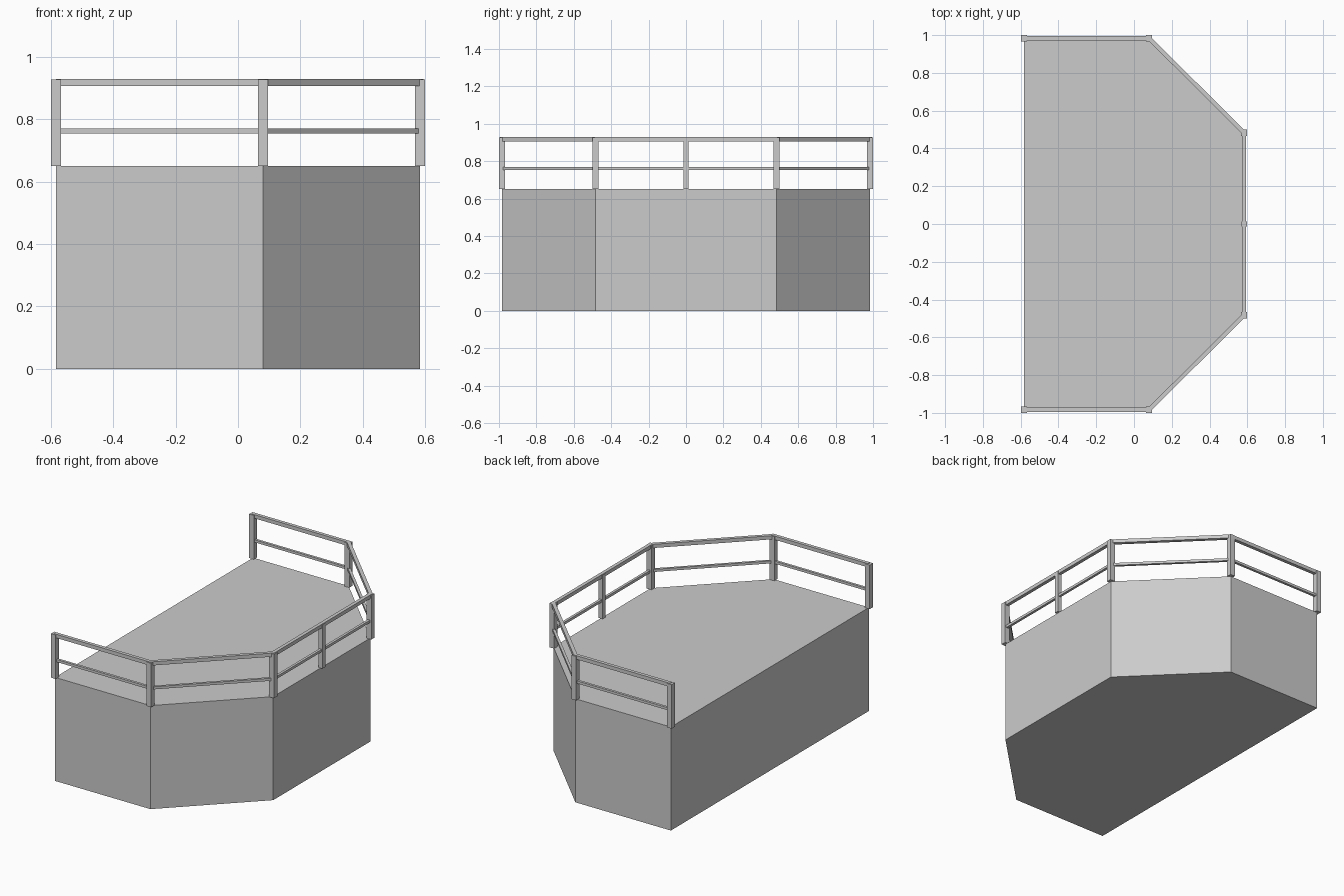
import bpy
import bmesh
from mathutils import Vector

cube = bpy.data.objects.get("Cube")
if cube:
    bpy.data.objects.remove(cube, do_unlink=True)

grey = bpy.data.materials.new("light grey")
grey.use_nodes = True
grey.diffuse_color = (0.6, 0.6, 0.6, 1)
grey.node_tree.nodes["Principled BSDF"].inputs["Base Color"].default_value = (0.6, 0.6, 0.6, 1)

# Platform outline, mirrored front to back; the back edge stays open for the railing
half = [(-0.583, -0.983), (0.08, -0.983), (0.583, -0.483)]
path = [Vector(p) for p in half + [(x, -y) for x, y in reversed(half)]]
DECK, RAIL_TOP = 0.65, 0.929


def finish(name, bm):
    bmesh.ops.recalc_face_normals(bm, faces=bm.faces)
    mesh = bpy.data.meshes.new(name)
    bm.to_mesh(mesh)
    bm.free()
    mesh.materials.append(grey)
    obj = bpy.data.objects.new(name, mesh)
    bpy.context.collection.objects.link(obj)
    return obj


def prism(name, outline, z0, z1):
    bm = bmesh.new()
    bottom = bm.faces.new([bm.verts.new((p[0], p[1], z0)) for p in outline])
    top = bmesh.ops.extrude_face_region(bm, geom=[bottom], use_keep_orig=True)
    verts = [v for v in top["geom"] if isinstance(v, bmesh.types.BMVert)]
    bmesh.ops.translate(bm, verts=verts, vec=(0, 0, z1 - z0))
    return finish(name, bm)


def post(name, x, y, size):
    h = size / 2
    prism(name, [(x - h, y - h), (x + h, y - h), (x + h, y + h), (x - h, y + h)],
          DECK, RAIL_TOP - 0.003)


def rail(name, width, z0, z1):
    """Rectangular bar swept along the path with mitred corners."""
    bm = bmesh.new()
    rings = []
    for i, p in enumerate(path):
        dirs = []
        if i > 0:
            dirs.append((p - path[i - 1]).normalized())
        if i < len(path) - 1:
            dirs.append((path[i + 1] - p).normalized())
        normals = [Vector((d.y, -d.x)) for d in dirs]
        mitre = sum(normals, Vector((0, 0))).normalized()
        off = mitre * (width / 2 / mitre.dot(normals[0]))
        a, b = p + off, p - off
        rings.append([bm.verts.new((q.x, q.y, z))
                      for q, z in ((a, z0), (a, z1), (b, z1), (b, z0))])
    for r, s in zip(rings, rings[1:]):
        for k in range(4):
            n = (k + 1) % 4
            bm.faces.new((r[k], r[n], s[n], s[k]))
    bm.faces.new(rings[0])
    bm.faces.new(rings[-1])
    finish(name, bm)


# Solid platform
prism("platform", path, 0, DECK)

# Railing posts at every corner, plus a slimmer one midway along the long side
for i, p in enumerate(path):
    post(f"corner_post_{i + 1}", p.x, p.y, 0.033)
post("middle_post", path[2].x, 0, 0.028)

# Handrail and thinner middle rail
rail("handrail", 0.022, 0.906, RAIL_TOP)
rail("middle_rail", 0.016, 0.754, 0.77)
